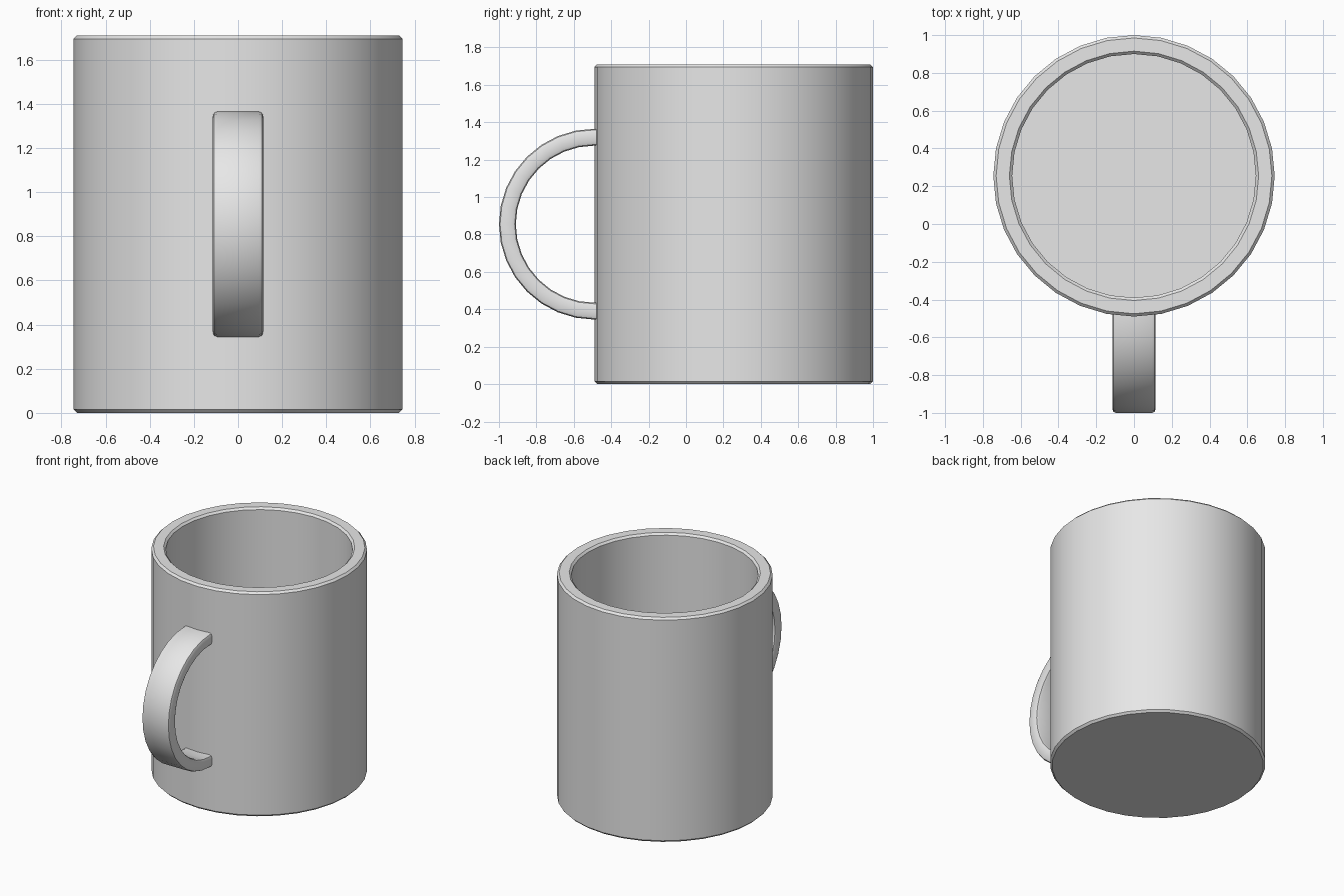
import bpy, bmesh, math
from mathutils import Matrix

cube = bpy.data.objects.get("Cube")
if cube:
    bpy.data.objects.remove(cube, do_unlink=True)

SIDES = 32
HEIGHT, RADIUS, WALL, CHAMFER = 1.71, 0.745, 0.1, 0.015
CENTRE_Y = 0.255

grey = bpy.data.materials.new("light grey ceramic")
grey.use_nodes = True
colour = (0.8, 0.8, 0.8, 1)
grey.diffuse_color = colour
grey.node_tree.nodes["Principled BSDF"].inputs["Base Color"].default_value = colour


def finish(name, bm):
    bmesh.ops.recalc_face_normals(bm, faces=bm.faces)
    mesh = bpy.data.meshes.new(name)
    bm.to_mesh(mesh)
    bm.free()
    mesh.materials.append(grey)
    obj = bpy.data.objects.new(name, mesh)
    bpy.context.collection.objects.link(obj)
    bpy.ops.object.select_all(action='DESELECT')
    obj.select_set(True)
    bpy.context.view_layer.objects.active = obj
    bpy.ops.object.shade_smooth_by_angle(angle=math.radians(30))
    return obj


# Cup: one wall profile, revolved, with chamfered rim and base
inner = RADIUS - WALL
profile = [
    (RADIUS - CHAMFER, 0), (RADIUS, CHAMFER),
    (RADIUS, HEIGHT - CHAMFER), (RADIUS - CHAMFER, HEIGHT),
    (inner + CHAMFER, HEIGHT), (inner, HEIGHT - CHAMFER),
    (inner, WALL),
]
bm = bmesh.new()
rings = []
for r, z in profile:
    ring = bmesh.ops.create_circle(bm, segments=SIDES, radius=r,
                                   matrix=Matrix.Translation((0, CENTRE_Y, z)))
    rings.append(ring["verts"])
for a, b in zip(rings, rings[1:]):
    for i in range(SIDES):
        j = (i + 1) % SIDES
        bm.faces.new((a[i], a[j], b[j], b[i]))
bm.faces.new(rings[0])
bm.faces.new(rings[-1])
finish("cup", bm)

# Handle: rectangular band swept round a half circle, ends set into the wall
OUTER, INNER, HALF_WIDTH = 0.51, 0.42, 0.115
ARC_Y, ARC_Z, STEPS = -0.49, 0.855, 16
path = [(math.sin(math.pi * i / STEPS), math.cos(math.pi * i / STEPS), 0)
        for i in range(STEPS + 1)]
path = [(0, 1, 0.05)] + path + [(0, -1, 0.05)]
bm = bmesh.new()
loops = []
for s, c, inset in path:
    loops.append([bm.verts.new((x, ARC_Y - s * r + inset, ARC_Z + c * r))
                  for x, r in ((-HALF_WIDTH, OUTER), (HALF_WIDTH, OUTER),
                               (HALF_WIDTH, INNER), (-HALF_WIDTH, INNER))])
for a, b in zip(loops, loops[1:]):
    for i in range(4):
        j = (i + 1) % 4
        bm.faces.new((a[i], a[j], b[j], b[i]))
bm.faces.new(loops[0])
bm.faces.new(loops[-1])
bm.normal_update()
corners = [e for e in bm.edges
           if e.calc_face_angle() > 1 and abs(e.verts[0].co.x - e.verts[1].co.x) < 0.01
           and e.verts[0].index == e.verts[1].index]
long_edges = [e for e in bm.edges if e.calc_face_angle() > 1
              and not all(v in loops[0] or v in loops[-1] for v in e.verts)]
bmesh.ops.bevel(bm, geom=long_edges, offset=0.02, segments=2,
                profile=0.5, affect='EDGES')
finish("handle", bm)
